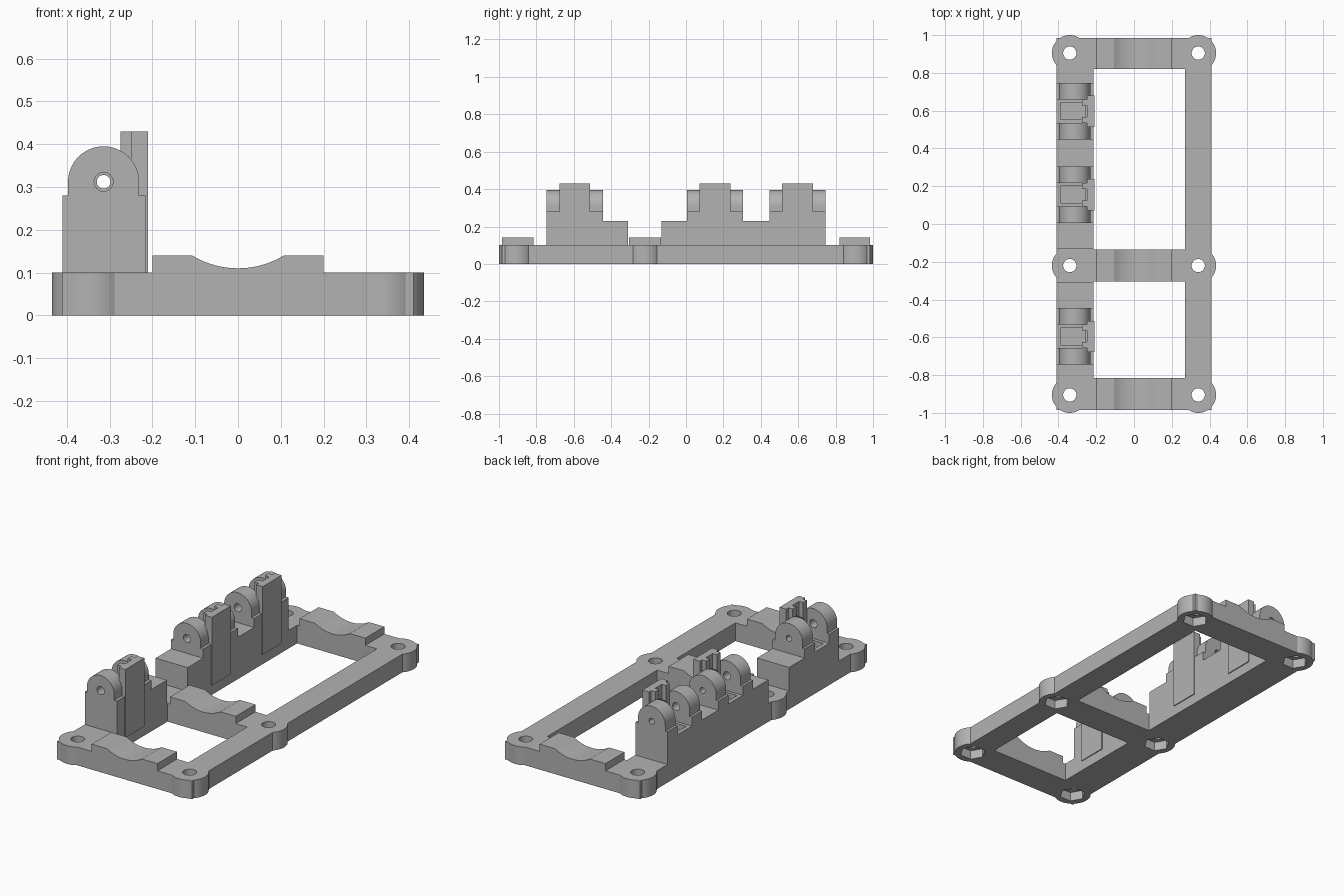
import bpy
import math

if "Cube" in bpy.data.objects:
    bpy.data.objects.remove(bpy.data.objects["Cube"], do_unlink=True)

GREY = (0.45, 0.45, 0.45, 1)
mat = bpy.data.materials.new("plain_grey")
mat.use_nodes = True
mat.diffuse_color = GREY
mat.node_tree.nodes["Principled BSDF"].inputs["Base Color"].default_value = GREY


def prism(name, outline, axis, lo, hi):
    """Extrude a 2D outline along an axis; outline uses the other two axes in order."""
    def place(p, d):
        v = list(p)
        v.insert("xyz".index(axis), d)
        return v
    n = len(outline)
    verts = [place(p, d) for d in (lo, hi) for p in outline]
    faces = [list(range(n))[::-1], list(range(n, 2 * n))]
    faces += [[i, (i + 1) % n, (i + 1) % n + n, i + n] for i in range(n)]
    mesh = bpy.data.meshes.new(name)
    mesh.from_pydata(verts, [], faces)
    obj = bpy.data.objects.new(name, mesh)
    bpy.context.collection.objects.link(obj)
    mesh.materials.append(mat)
    bpy.context.view_layer.objects.active = obj
    bpy.ops.object.mode_set(mode="EDIT")
    bpy.ops.mesh.select_all(action="SELECT")
    bpy.ops.mesh.normals_make_consistent(inside=False)
    bpy.ops.object.mode_set(mode="OBJECT")
    return obj


def box(name, x, y, z):
    return prism(name, [(x[0], y[0]), (x[1], y[0]), (x[1], y[1]), (x[0], y[1])], "z", *z)


def arc(cx, cy, r, start, end, steps):
    angles = [math.radians(start + (end - start) * i / steps) for i in range(steps + 1)]
    return [(cx + r * math.cos(a), cy + r * math.sin(a)) for a in angles]


def disc(cx, cy, r, sides=48):
    return arc(cx, cy, r, 0, 360, sides)[:-1]


def combine(target, other, operation):
    mod = target.modifiers.new("combine", "BOOLEAN")
    mod.operation, mod.solver, mod.object = operation, "EXACT", other
    bpy.context.view_layer.objects.active = target
    bpy.ops.object.modifier_apply(modifier=mod.name)
    bpy.data.objects.remove(other, do_unlink=True)


def cut(target, other):
    combine(target, other, "DIFFERENCE")


def join(target, other):
    combine(target, other, "UNION")


# Base frame with two windows
BASE = 0.1
RAIL = (-0.41, -0.215)
frame = box("base_frame", (-0.41, 0.41), (-0.985, 0.985), (0, BASE))
for span in ((-0.135, 0.82), (-0.815, -0.305)):
    cut(frame, box("window", (RAIL[1], 0.27), span, (-0.1, 0.3)))

# Screw bosses, with through holes and hexagonal nut pockets underneath
spots = [(x, y) for x in (-0.34, 0.34) for y in (-0.905, -0.22, 0.905)]
for x, y in spots:
    join(frame, prism("boss", disc(x, y, 0.095), "z", 0, BASE))
for x, y in spots:
    cut(frame, prism("hole", disc(x, y, 0.035), "z", -0.1, 0.3))
    cut(frame, prism("nut_pocket", disc(x, y, 0.067, 6), "z", -0.1, 0.05))

# Curved saddles on the crossbars
dip_half, dip_low, dip_r = 0.107, 0.11, 0.206
spread = math.degrees(math.asin(dip_half / dip_r))
saddle = [(0.2, BASE), (0.2, 0.14)]
saddle += arc(0, dip_low + dip_r, dip_r, -90 + spread, -90 - spread, 20)
saddle += [(-0.2, 0.14), (-0.2, BASE)]
for label, lo, hi in (("front", -0.985, -0.815), ("middle", -0.305, -0.135), ("rear", 0.82, 0.985)):
    prism(label + "_saddle", saddle, "y", lo, hi)

# Raised walls along one rail
FLOOR, SHOULDER = 0.23, 0.28
PIN_X, PIN_Z, LUG_R = -0.314, 0.312, 0.083
walls = {
    "front": box("front_wall", RAIL, (-0.745, -0.31), (BASE, FLOOR)),
    "rear": box("rear_wall", RAIL, (-0.13, 0.747), (BASE, FLOOR)),
}

# Hinge stations: two lugs and a backing plate each
stations = (("front", "front", -0.595), ("middle", "rear", 0.155), ("rear", "rear", 0.597))
lug_outline = [(PIN_X - LUG_R, FLOOR), (PIN_X + LUG_R, FLOOR)]
lug_outline += arc(PIN_X, PIN_Z, LUG_R, 0, 180, 32)
for label, wall, mid in stations:
    # Shallow floor pocket between the lugs
    cut(walls[wall], box("pocket", (-0.388, -0.26), (mid - 0.045, mid + 0.045), (0.2, 0.4)))

    for side, bore in ((-1, 0.022), (1, 0.016)):
        lo, hi = sorted((mid + side * 0.0625, mid + side * 0.15))
        lug = prism(label + ("_lug_a" if side < 0 else "_lug_b"), lug_outline, "y", lo, hi)
        join(lug, box("shoulder", RAIL, (lo, hi), (FLOOR, SHOULDER)))
        cut(lug, prism("bore", disc(PIN_X, PIN_Z, bore, 32), "y", lo - 0.1, hi + 0.1))

    # Backing plate with two prongs and a round recess
    w, inner, prong = 0.0825, 0.03, 0.0625
    outline = [(-0.21, -w), (-0.21, w), (-0.25, w), (-0.25, prong), (-0.275, prong),
               (-0.275, inner), (-0.25, inner), (-0.25, -inner), (-0.275, -inner),
               (-0.275, -prong), (-0.25, -prong), (-0.25, -w)]
    plate = prism(label + "_plate", [(x, mid + y) for x, y in outline], "z", 0.055, 0.43)
    cut(plate, prism("recess", disc(mid, PIN_Z, 0.045, 32), "x", -0.4, -0.235))

# Smooth round surfaces, crisp edges elsewhere
bpy.ops.object.select_all(action="DESELECT")
for obj in bpy.context.scene.objects:
    if obj.type == "MESH":
        obj.select_set(True)
        bpy.context.view_layer.objects.active = obj
bpy.ops.object.shade_smooth_by_angle(angle=math.radians(25))
